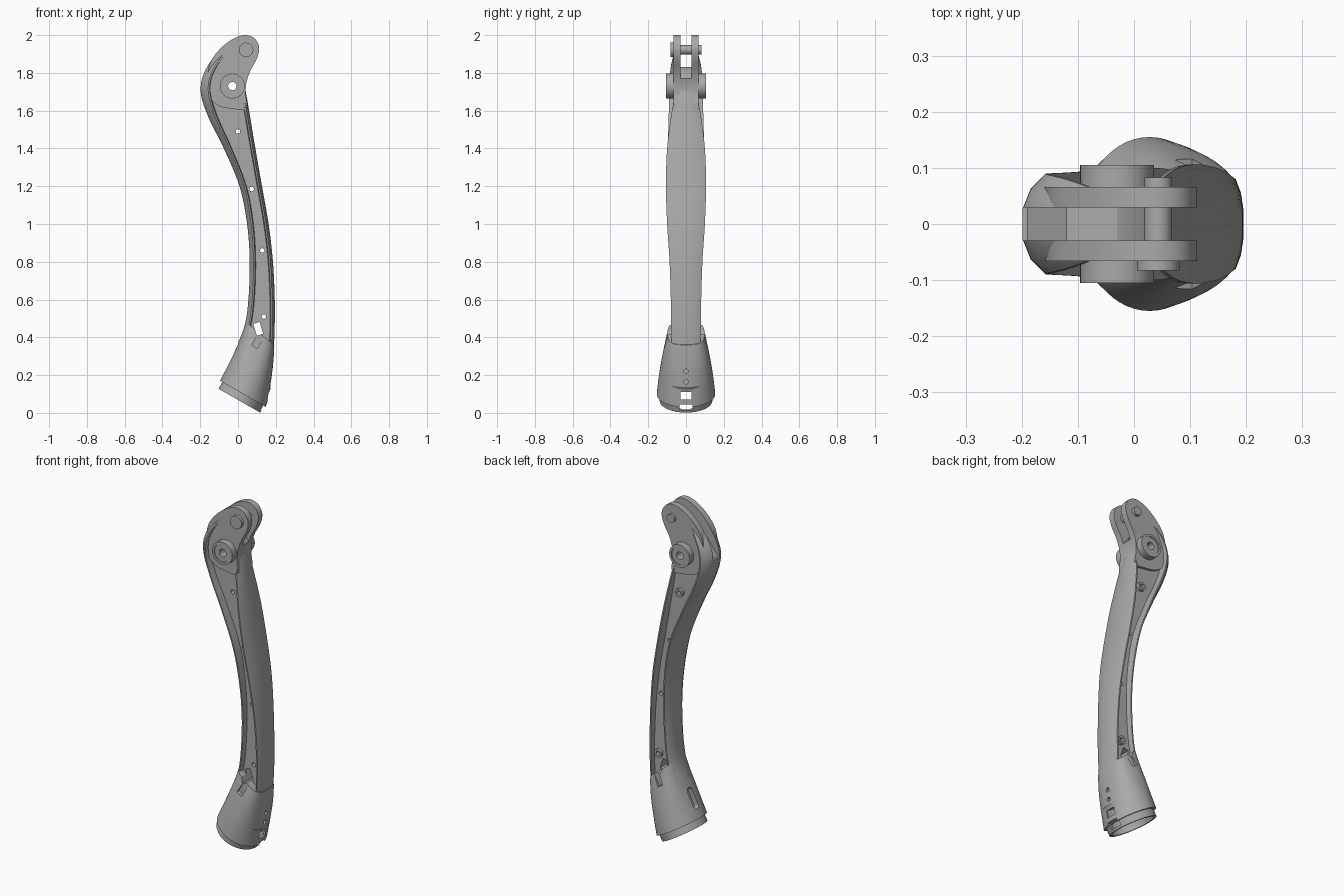
import bpy, bmesh, math
from mathutils import Vector, Matrix

cube = bpy.data.objects.get("Cube")
if cube:
    bpy.data.objects.remove(cube, do_unlink=True)

metal = bpy.data.materials.new("plain grey")
metal.use_nodes = True
metal.diffuse_color = (0.4, 0.4, 0.4, 1)
metal.node_tree.nodes["Principled BSDF"].inputs["Base Color"].default_value = (0.4, 0.4, 0.4, 1)


def make(name, bm):
    bmesh.ops.recalc_face_normals(bm, faces=bm.faces[:])
    mesh = bpy.data.meshes.new(name)
    bm.to_mesh(mesh)
    bm.free()
    mesh.materials.append(metal)
    ob = bpy.data.objects.new(name, mesh)
    bpy.context.collection.objects.link(ob)
    return ob


def spline(pts, steps, closed=False):
    """Catmull-Rom through tuples of any length."""
    n, out = len(pts), []
    for i in range(n if closed else n - 1):
        idx = [i - 1, i, i + 1, i + 2]
        a, b, c, d = [pts[k % n] if closed else pts[min(max(k, 0), n - 1)] for k in idx]
        for s in range(steps):
            t = s / steps
            out.append(tuple(q + 0.5 * t * (r - p + t * (2 * p - 5 * q + 4 * r - w + t * (3 * (q - r) + w - p)))
                             for p, q, r, w in zip(a, b, c, d)))
    return out if closed else out + [pts[-1]]


def loft(name, rings):
    bm = bmesh.new()
    rows = [[bm.verts.new(p) for p in ring] for ring in rings]
    for a, b in zip(rows, rows[1:]):
        for i in range(len(a)):
            j = (i + 1) % len(a)
            bm.faces.new((a[i], a[j], b[j], b[i]))
    bm.faces.new(rows[0])
    bm.faces.new(rows[-1])
    return make(name, bm)


def slab(name, outline, y0, y1):
    """Extrude an x-z outline between two y values."""
    return loft(name, [[(x, y, z) for x, z in outline] for y in (y0, y1)])


def rod(name, x, z, r, y0, y1, n=40):
    return slab(name, [(x + r * math.cos(k * math.tau / n), z + r * math.sin(k * math.tau / n))
                       for k in range(n)], y0, y1)


def box(name, centre, size, tilt=0):
    bm = bmesh.new()
    bmesh.ops.create_cube(bm, size=1)
    bm.transform(Matrix.Translation(centre) @ Matrix.Rotation(tilt, 4, 'Y') @ Matrix.Diagonal((*size, 1)))
    return make(name, bm)


def cut(ob, cutters):
    for c in cutters:
        c.hide_render = True
        m = ob.modifiers.new("cut", 'BOOLEAN')
        m.operation, m.object, m.solver = 'DIFFERENCE', c, 'EXACT'
        bpy.context.view_layer.objects.active = ob
        bpy.ops.object.modifier_apply(modifier=m.name)


# Limb: I-shaped section, wide front and rear flanges, recessed web on both sides
# Each station: rear x, z, front x, z, rear half width, front half width, rear setback
stations = [
    (.0, .37, .187, .28, .07, .07, .02),
    (.037, .47, .193, .42, .078, .078, .02),
    (.055, .6, .195, .58, .08, .08, .02),
    (.062, .8, .185, .8, .083, .087, .02),
    (.048, 1.0, .162, 1.0, .092, .1, .022),
    (.008, 1.2, .127, 1.2, .1, .106, .025),
    (-.075, 1.4, .092, 1.4, .097, .1, .03),
    (-.15, 1.55, .062, 1.58, .092, .078, .035),
    (-.193, 1.67, .045, 1.68, .09, .06, .04),
    (-.194, 1.76, .03, 1.74, .088, .05, .04),
    (-.155, 1.85, .0, 1.78, .08, .045, .035),
    (-.1, 1.92, -.03, 1.82, .066, .04, .03)]
WEB = .05


def limb_ring(lx, lz, rx, rz, wl, wr, s):
    a, b = Vector((lx, 0, lz)), Vector((rx, 0, rz))
    d = (b - a).normalized()
    web_l, web_r = min(WEB, wl * .9), min(WEB, wr * .9)

    def flange(w, back, web):
        return [(0, w * .3), (back * .35, w * .7), (back, w), (back + .008, w), (back + .012, web)]
    half = [(a + d * u, y) for u, y in flange(wl, s, web_l)]
    half += [(b - d * u, y) for u, y in reversed(flange(wr, .014, web_r))]
    return ([p + Vector((0, y, 0)) for p, y in half] +
            [p - Vector((0, y, 0)) for p, y in reversed(half)])


limb = loft("limb_shell", [limb_ring(*s) for s in spline(stations, 6)])

# Flared socket with a stepped hollow collar
flare = [(.043, .48, .192, .36, .097, 3.2), (.02, .41, .19, .31, .112, 2.8),
         (-.02, .32, .183, .23, .13, 2.4), (-.06, .24, .169, .13, .145, 2.1),
         (-.095, .17, .15, .03, .155, 2)]


def oval(lx, lz, rx, rz, w, power, scale=1, shift=0, n=56):
    a, b = Vector((lx, 0, lz)), Vector((rx, 0, rz))
    mid, h = (a + b) / 2, (b - a) / 2 * scale
    mid += Vector((h.z, 0, -h.x)).normalized() * shift
    ring = []
    for k in range(n):
        c, s = math.cos(k * math.tau / n), math.sin(k * math.tau / n)
        u, v = (math.copysign(abs(q) ** (2 / power), q) for q in (c, s))
        ring.append(mid + h * u + Vector((0, w * scale * v, 0)))
    return ring


rim = flare[-1]
rings = [oval(*f) for f in spline(flare, 5)]
rings += [oval(*rim, scale=k, shift=d) for k, d in ((.9, 0), (.9, .041), (.8, .041), (.8, -.1))]
socket = loft("flared_socket", rings)

# Head: clevis side plates around a centre slot
outline = spline([(.03, 2.0), (.085, 1.985), (.112, 1.935), (.1, 1.875), (.065, 1.81), (.045, 1.75),
                  (.04, 1.69), (.045, 1.61), (-.03, 1.61), (-.1, 1.625), (-.15, 1.67), (-.165, 1.74),
                  (-.148, 1.85), (-.1, 1.922), (-.035, 1.975)], 5, closed=True)
head = slab("clevis_head", outline, -.066, .066)

slot_shape = [(-.3, 1.7), (-.19, 1.72), (-.12, 1.81), (-.03, 1.83), (.02, 1.81), (.05, 1.77),
              (.2, 1.77), (.2, 2.1), (-.3, 2.1)]
slot = slab("slot_cutter", slot_shape, -.029, .029)
axle = rod("axle_cutter", -.03, 1.73, .022, -.2, .2)

# Knee bosses with a raised rim and a through bore
bosses = []
for side, label in ((-1, "front"), (1, "back")):
    boss = rod(label + "_joint_boss", -.03, 1.73, .066, side * .03, side * .105)
    recess = rod("recess_cutter", -.03, 1.73, .052, side * .1, side * .15)
    cut(boss, [recess, axle])
    bpy.data.objects.remove(recess)
    bosses.append(boss)

# Pivot pin with a wide cap on one end
pin = [rod("pivot_pin", .043, 1.922, .025, -.07, .083),
       rod("pivot_pin_cap", .043, 1.922, .038, -.083, -.06)]

# Screw holes through the web, two with bosses at the back
spots = [(.0, 1.49), (.072, 1.185), (.128, .86), (.137, .51)]
holes = [rod("hole_cutter", x, z, .012, -.2, .2, 20) for x, z in spots]
screws = [rod("screw_boss", x, z, .024, .045, .068, 24) for x, z in (spots[0], spots[3])]

# Cable window and catches beside the socket
window = box("window_cutter", (.107, 0, .445), (.035, .5, .065), -.3)
catches = [box("catch_cutter", (.105, y, .38), (.035, .03, .07), .5) for y in (-.112, .112)]

# Front openings: vent holes, square port and rim notch; rear long slot
ports = [box("port_cutter", (.16, 0, .09), (.06, .06, .04)),
         box("notch_cutter", (.14, 0, .03), (.06, .07, .03))]
for z in (.165, .22):
    vent = rod("vent_cutter", 0, 0, .012, -.03, .03, 16)
    vent.data.transform(Matrix.Translation((.175, 0, z)) @ Matrix.Rotation(math.pi / 2, 4, 'Z'))
    ports.append(vent)
stadium = [(r, z) for r, z in ((.022 * math.cos(k * math.tau / 24),
           .022 * math.sin(k * math.tau / 24) + (.04 if k < 12 else -.04)) for k in range(24))]
rear = slab("rear_slot_cutter", stadium, -.03, .03)
rear.data.transform(Matrix.Translation((-.045, 0, .27)) @ Matrix.Rotation(.46, 4, 'Y')
                    @ Matrix.Rotation(math.pi / 2, 4, 'Z'))

cut(limb, [slot, axle, window] + holes)
cut(head, [slot, axle])
cut(socket, [window, rear] + catches + ports)
for s in screws:
    cut(s, holes)

for c in [slot, axle, window, rear] + catches + ports + holes:
    bpy.data.objects.remove(c)

# Smooth shading with crisp edges
for ob in [limb, head, socket] + bosses + pin + screws:
    bpy.ops.object.select_all(action='DESELECT')
    ob.select_set(True)
    bpy.context.view_layer.objects.active = ob
    bpy.ops.object.shade_smooth_by_angle(angle=math.radians(32))
